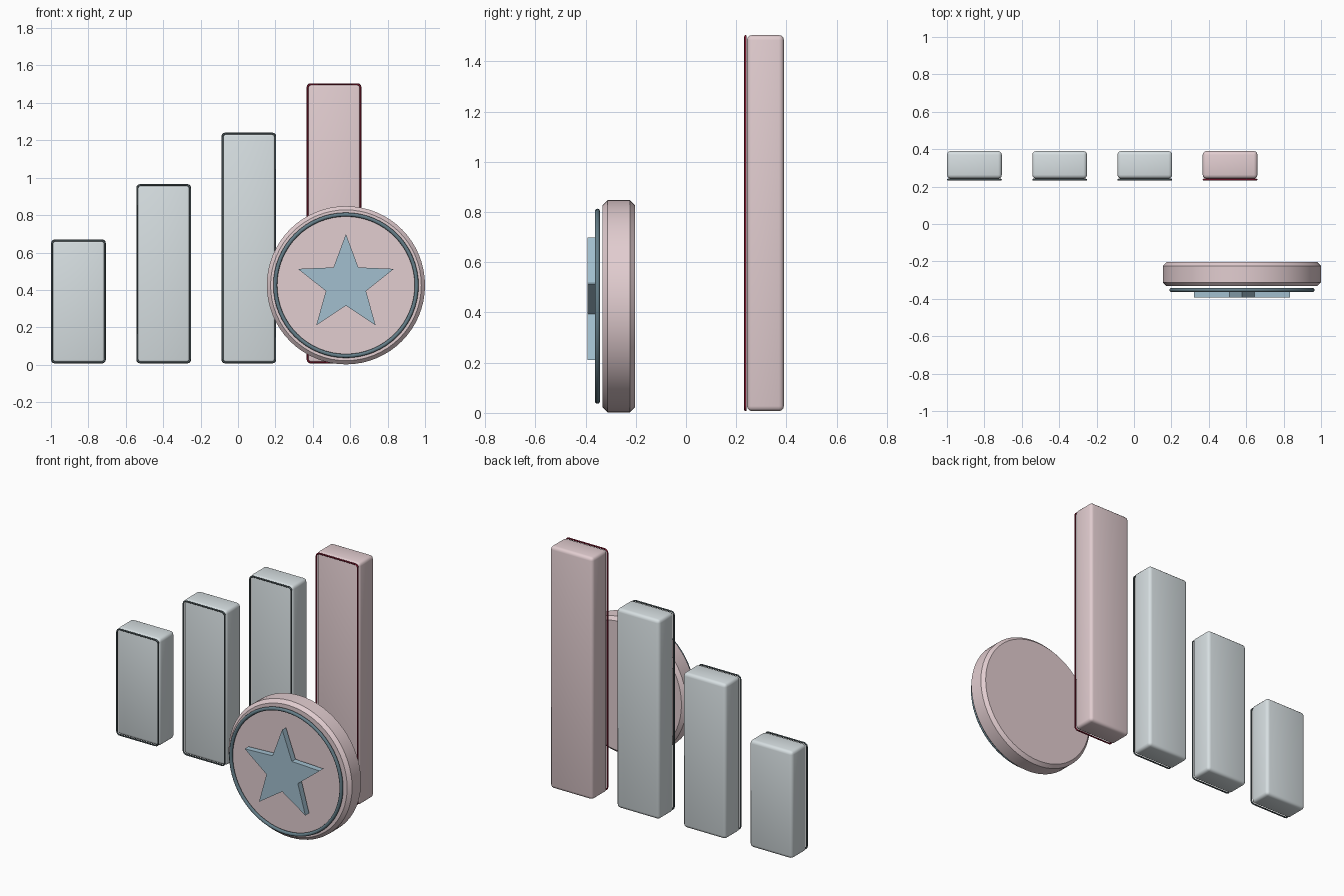
import bpy, bmesh, math
from mathutils import Matrix

if "Cube" in bpy.data.objects:
    bpy.data.objects.remove(bpy.data.objects["Cube"])


def material(name, rgb):
    m = bpy.data.materials.new(name)
    m.diffuse_color = (*rgb, 1)
    m.use_nodes = True
    m.node_tree.nodes["Principled BSDF"].inputs["Base Color"].default_value = m.diffuse_color
    return m


PALE = material("pale_grey", (0.68, 0.74, 0.76))
DARK = material("dark_grey", (0.09, 0.12, 0.13))
PINK = material("pale_pink", (0.76, 0.61, 0.63))
RED = material("dark_red", (0.22, 0.01, 0.03))
TEAL = material("dark_teal", (0.13, 0.21, 0.25))
BLUE = material("soft_blue", (0.36, 0.52, 0.62))


def finish(name, bm, mat, smooth=None):
    bmesh.ops.recalc_face_normals(bm, faces=bm.faces)
    me = bpy.data.meshes.new(name)
    bm.to_mesh(me)
    bm.free()
    me.materials.append(mat)
    ob = bpy.data.objects.new(name, me)
    bpy.context.collection.objects.link(ob)
    if smooth:
        bpy.ops.object.select_all(action='DESELECT')
        ob.select_set(True)
        bpy.context.view_layer.objects.active = ob
        bpy.ops.object.shade_smooth_by_angle(angle=math.radians(smooth))
    return ob


def bar(name, cx, z0, z1, mat):
    bm = bmesh.new()
    bmesh.ops.create_cube(bm, size=1, matrix=Matrix.Translation((cx, 0.3165, (z0 + z1) / 2))
                          @ Matrix.Diagonal((0.293, 0.147, z1 - z0, 1)))
    bmesh.ops.bevel(bm, geom=bm.edges[:], offset=0.02, segments=3, profile=0.5, affect='EDGES')
    finish(name, bm, mat, 40)


def outline(name, cx, z0, z1, mat, r=0.02, tube=0.005):
    # rounded rectangle wire around the front of a bar
    hw, hh, cz = 0.1415, (z1 - z0) / 2 - 0.005, (z0 + z1) / 2
    pts = []
    for k, (sx, sz) in enumerate([(1, 1), (-1, 1), (-1, -1), (1, -1)]):
        for i in range(5):
            a = math.pi / 2 * (k + i / 4)
            pts.append((cx + sx * (hw - r) + r * math.cos(a), 0.237,
                        cz + sz * (hh - r) + r * math.sin(a)))
    cu = bpy.data.curves.new(name, 'CURVE')
    cu.dimensions = '3D'
    cu.bevel_depth, cu.bevel_resolution = tube, 2
    sp = cu.splines.new('POLY')
    sp.points.add(len(pts) - 1)
    for p, co in zip(sp.points, pts):
        p.co = (*co, 1)
    sp.use_cyclic_u = True
    cu.materials.append(mat)
    bpy.context.collection.objects.link(bpy.data.objects.new(name, cu))


# four rising bars with outlined fronts
for i, top in enumerate((0.67, 0.966, 1.241, 1.505)):
    cx = -0.853 + 0.4555 * i
    last = i == 3
    bar(f"bar_{i + 1}", cx, 0.007, top, PINK if last else PALE)
    outline(f"bar_outline_{i + 1}", cx, 0.007, top, RED if last else DARK)

CX, CZ = 0.577, 0.425

# chamfered medal disc
bm = bmesh.new()
bmesh.ops.create_cone(bm, cap_ends=True, segments=64, radius1=0.423, radius2=0.423, depth=0.128,
                      matrix=Matrix.Translation((CX, -0.268, CZ)) @ Matrix.Rotation(math.pi / 2, 4, 'X'))
rims = [e for e in bm.edges if any(len(f.verts) > 4 for f in e.link_faces)]
bmesh.ops.bevel(bm, geom=rims, offset=0.02, segments=1, affect='EDGES')
finish("medal_disc", bm, PINK, 30)

# thin ring in front of the disc
bpy.ops.mesh.primitive_torus_add(major_radius=0.378, minor_radius=0.0105, major_segments=64,
                                 minor_segments=12, location=(CX, -0.353, CZ),
                                 rotation=(math.pi / 2, 0, 0))
ring = bpy.context.object
ring.name = "medal_ring"
ring.data.materials.append(TEAL)
bpy.ops.object.shade_smooth()

# extruded five-point star
bm = bmesh.new()
verts = []
for i in range(10):
    a, r = math.pi / 2 + i * math.pi / 5, (0.113 if i % 2 else 0.27)
    verts.append(bm.verts.new((CX + r * math.cos(a), -0.392, CZ + 0.004 + r * math.sin(a))))
face = bm.faces.new(verts)
ext = bmesh.ops.extrude_face_region(bm, geom=[face], use_keep_orig=True)
bmesh.ops.translate(bm, vec=(0, 0.037, 0),
                    verts=[g for g in ext["geom"] if isinstance(g, bmesh.types.BMVert)])
finish("medal_star", bm, BLUE)
